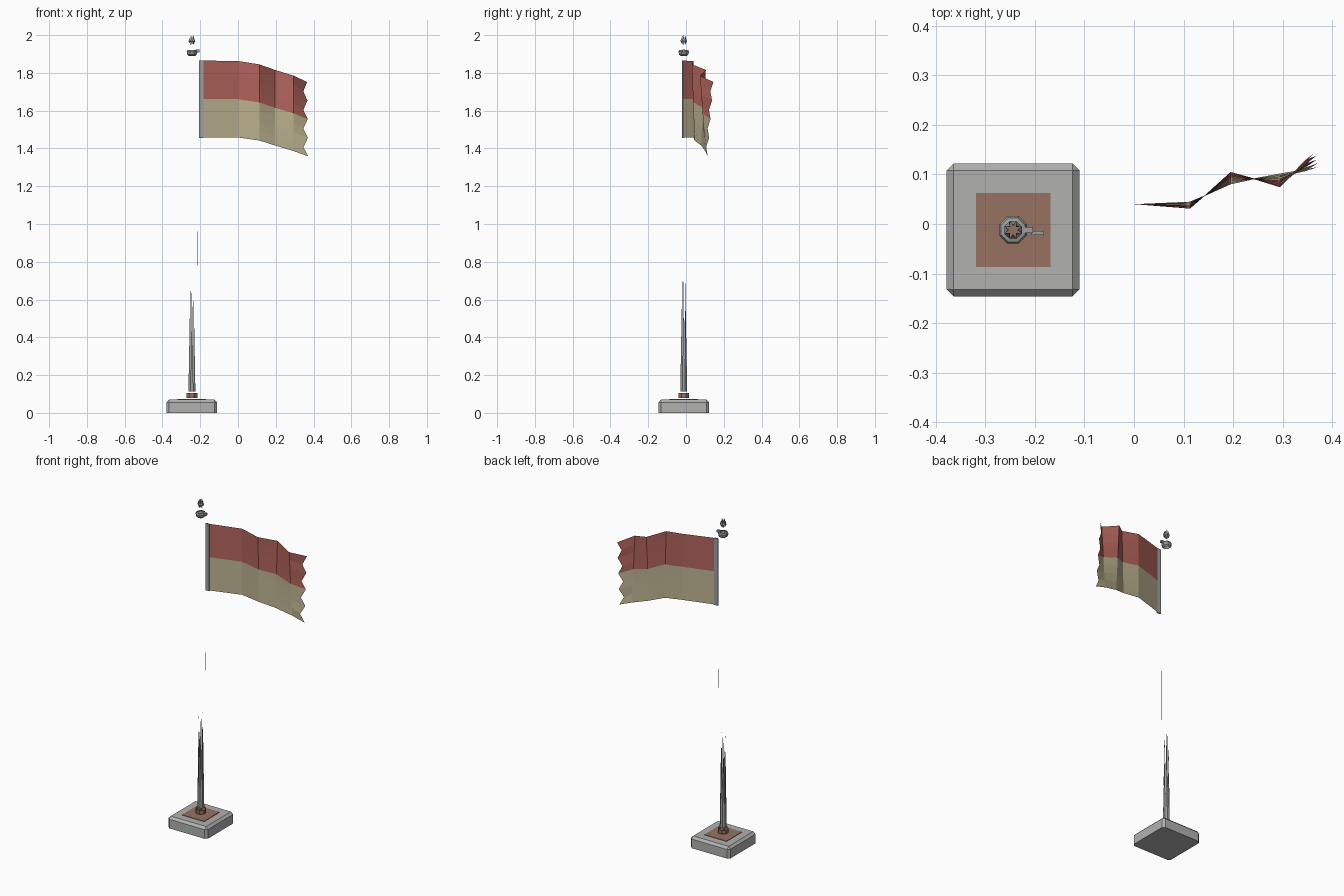
import bpy, bmesh, math
from mathutils import Vector

if "Cube" in bpy.data.objects:
    bpy.data.objects.remove(bpy.data.objects["Cube"])

CX, CY, SIDES = -0.244, -0.012, 8


def material(name, r, g, b):
    m = bpy.data.materials.new(name)
    m.use_nodes = True
    m.diffuse_color = (r, g, b, 1)
    m.node_tree.nodes["Principled BSDF"].inputs["Base Color"].default_value = (r, g, b, 1)
    return m


stone = material("stone grey", 0.44, 0.44, 0.43)
metal = material("metal grey", 0.34, 0.35, 0.35)
brown = material("bronze brown", 0.31, 0.17, 0.12)
red = material("faded red", 0.45, 0.125, 0.105)
cream = material("cream", 0.51, 0.45, 0.28)


def make(name, verts, faces, *mats):
    me = bpy.data.meshes.new(name)
    me.from_pydata(verts, [], faces)
    ob = bpy.data.objects.new(name, me)
    bpy.context.collection.objects.link(ob)
    for m in mats:
        me.materials.append(m)
    return ob


def box(name, center, size, mat):
    bm = bmesh.new()
    bmesh.ops.create_cube(bm, size=1)
    for v in bm.verts:
        v.co = Vector(center) + Vector(a * b for a, b in zip(v.co, size))
    ob = make(name, [], [], mat)
    bm.to_mesh(ob.data)
    bm.free()
    return ob


def polar(r, z, step):
    a = 2 * math.pi * (step + 0.5) / SIDES
    return (CX + r * math.cos(a), CY + r * math.sin(a), z)


def lathe(name, profile, mat):
    # Open faceted band around the pole axis
    verts = [polar(r, z, i) for r, z in profile for i in range(SIDES)]
    faces = [(k * SIDES + i, k * SIDES + (i + 1) % SIDES,
              (k + 1) * SIDES + (i + 1) % SIDES, (k + 1) * SIDES + i)
             for k in range(len(profile) - 1) for i in range(SIDES)]
    return make(name, verts, faces, mat)


def blades(name, r0, z0, r1, z1, mat):
    # Ring of tapering triangles, wide at z0 and pointed at z1
    verts, faces = [], []
    for i in range(SIDES):
        faces.append((3 * i, 3 * i + 1, 3 * i + 2))
        verts += [polar(r0, z0, i), polar(r0, z0, i + 1), polar(r1, z1, i + 0.5)]
    return make(name, verts, faces, mat)


# Plinth with chamfered sides and top
base = box("base", (CX, CY, 0.035), (0.268, 0.268, 0.07), stone)
bm = bmesh.new()
bm.from_mesh(base.data)
edges = [e for e in bm.edges if any(v.co.z > 0.01 for v in e.verts)]
bmesh.ops.bevel(bm, geom=edges, offset=0.014, segments=1, affect='EDGES')
bm.to_mesh(base.data)
bm.free()
box("base_plate", (CX, CY, 0.071), (0.15, 0.15, 0.004), brown)

# Socket and tapering pole blades
lathe("socket", [(0.031, 0.08), (0.031, 0.105)], brown)
blades("pole", 0.02, 0.112, 0.011, 0.70, metal)

# Thin halyard strand
make("halyard", [(-0.2145, -0.015, 0.78), (-0.212, -0.015, 0.78), (-0.212, -0.014, 1.1)],
     [(0, 1, 2)], metal)

# Cup and crown at the top
lathe("cup", [(0.017, 1.889), (0.027, 1.897), (0.03, 1.912), (0.026, 1.92), (0.019, 1.922)], metal)
box("cup_hook", (-0.214, CY, 1.916), (0.02, 0.012, 0.014), metal)
blades("finial_points", 0.019, 1.968, 0.009, 2.0, metal)
blades("finial_underside", 0.019, 1.968, 0.008, 1.947, metal)

# Flag sleeve
box("flag_sleeve", (-0.194, -0.018, 1.66), (0.025, 0.008, 0.41), metal)

# Flag cloth: per column x, y at top, y at bottom, z at top, z at bottom
columns = [(-0.182, -0.015, -0.015, 1.865, 1.457),
           (0.0, 0.040, 0.040, 1.863, 1.458),
           (0.113, 0.031, 0.045, 1.845, 1.442),
           (0.195, 0.105, 0.080, 1.816, 1.416),
           (0.295, 0.074, 0.102, 1.785, 1.386),
           (0.362, 0.145, 0.115, 1.752, 1.358)]
ROWS = 8
verts, faces = [], []
for c, (x, yt, yb, zt, zb) in enumerate(columns):
    for r in range(ROWS + 1):
        t = r / ROWS
        dx = dy = 0
        if c == len(columns) - 1:  # ragged fly edge
            dx = (0.004 + 0.006 * t) if r % 2 == 0 else -0.016
            dy = 0 if r % 2 == 0 else -0.012
        verts.append((x + dx, yt + (yb - yt) * t + dy, zt + (zb - zt) * t))
for c in range(len(columns) - 1):
    for r in range(ROWS):
        a = c * (ROWS + 1) + r
        faces.append((a, a + 1, a + ROWS + 2, a + ROWS + 1))
flag = make("flag", verts, faces, red, cream)
for p in flag.data.polygons:
    p.material_index = int(p.index % ROWS >= ROWS // 2)
